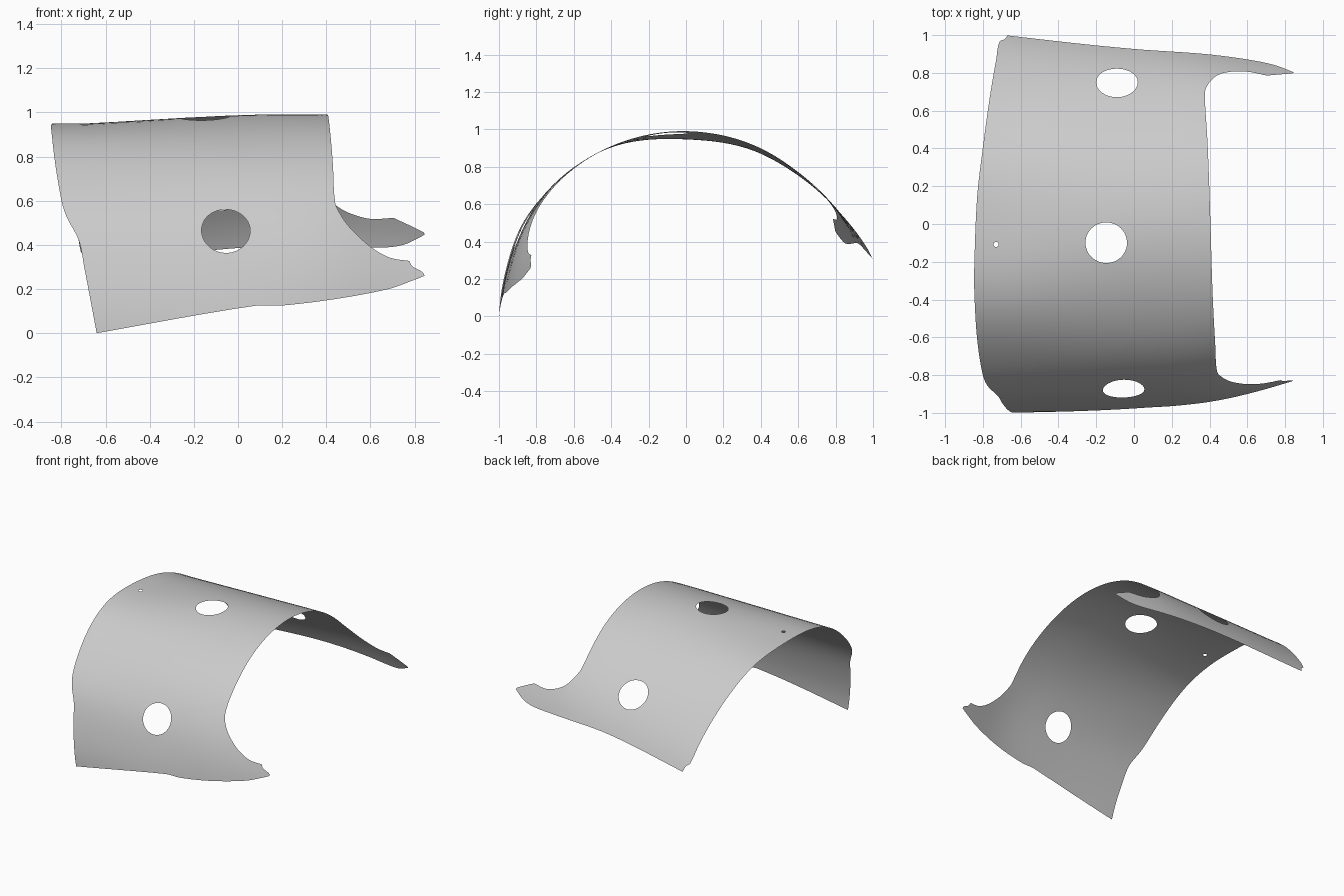
import bpy
import bmesh
from math import radians, sin, cos, tau
from mathutils import Vector
from mathutils.geometry import delaunay_2d_cdt, interpolate_bezier

default_cube = bpy.data.objects.get("Cube")
if default_cube:
    bpy.data.objects.remove(default_cube, do_unlink=True)

# The sheet is laid out flat as (x, angle around the arch), then bent.
# Each edge runs corner to corner, angles in degrees.
FRONT_HEM = [(-.64, 0), (.08, 7.3), (.2, 7.4), (.45, 9.5), (.68, 12.8), (.8, 16), (.845, 17.4)]
FRONT_TAB_TIP = [(.845, 17.4), (.835, 18.5), (.79, 20), (.775, 21.6)]
RIGHT_EDGE = [(.775, 21.6), (.7, 21.9), (.65, 23), (.6, 24.8), (.55, 27.3), (.5, 30.4),
              (.465, 33.5), (.44, 37.1), (.43, 50), (.415, 70), (.405, 90), (.39, 115),
              (.375, 133), (.38, 137), (.42, 142), (.46, 144.5), (.52, 146.3),
              (.6, 147.3), (.705, 146.4)]
BACK_TAB_TIP = [(.705, 146.4), (.84, 150.2), (.845, 151)]
BACK_HEM = [(.845, 151), (.75, 154.5), (.65, 155.8), (.47, 156.3), (0, 157.4), (-.67, 162.8)]
LEFT_EDGE = [(-.67, 162.8), (-.685, 160.5), (-.712, 159), (-.73, 150), (-.765, 133),
             (-.8, 115), (-.83, 99), (-.845, 78), (-.845, 68), (-.83, 52), (-.8, 37),
             (-.775, 31.5), (-.72, 24.6), (-.695, 17), (-.64, 0)]

# Arch radius at stations along x, one value per angle
ANGLES = [0, 15, 30, 45, 65, 90, 112, 128, 145, 163]
STATIONS = [-.7, 0, .42, .84]
RADII = [
    [1, .995, 1.005, .997, .99, .947, .957, .963, .99, 1.047],
    [.985, .982, .993, 1, .993, .987, .977, .974, .99, 1.01],
    [.945, .955, .973, .99, .993, .99, .985, .976, .98, .975],
    [.85, .868, .89, .95, .97, .98, .98, .95, .925, .91],
]

# Holes: x, angle, radius
HOLES = [(-.055, 27.9, .11), (-.147, 84.2, .11), (-.09, 139.7, .11), (-.73, 83.5, .014)]
SPACING = .05


def spline(knots, values, at):
    """Smooth curve through the values at the knots."""
    at = min(max(at, knots[0]), knots[-1])
    last = len(knots) - 1
    i = max(k for k in range(last) if knots[k] <= at)

    def slope(k):
        low, high = max(k - 1, 0), min(k + 1, last)
        return (values[high] - values[low]) / (knots[high] - knots[low])

    width = knots[i + 1] - knots[i]
    t = (at - knots[i]) / width
    blend = t * t * (3 - 2 * t)
    return (values[i] * (1 - blend) + values[i + 1] * blend
            + width * t * (1 - t) * ((1 - t) * slope(i) - t * slope(i + 1)))


def bend(point):
    """Place a flat point on the arch."""
    x, angle = point
    ring = [spline(STATIONS, column, x) for column in zip(*RADII)]
    radius = spline([radians(a) for a in ANGLES], ring, angle)
    return Vector((x, -radius * cos(angle), radius * sin(angle)))


def smooth_edge(points, steps=6):
    """Rounded line through the points, without its last point."""
    flat = [Vector((x, radians(a))) for x, a in points]
    last = len(flat) - 1
    tangents = [(flat[min(i + 1, last)] - flat[max(i - 1, 0)]).normalized()
                for i in range(last + 1)]
    line = []
    for i in range(last):
        a, b = flat[i], flat[i + 1]
        reach = (b - a).length / 3
        count = max(steps, int((b - a).length / SPACING)) + 1
        curve = interpolate_bezier(a, a + tangents[i] * reach,
                                   b - tangents[i + 1] * reach, b, count)
        line += [Vector(p[:2]) for p in curve[:-1]]
    return line


def round_hole(x, angle, radius, sides=48):
    turns = [tau * i / sides for i in range(sides)]
    return [Vector((x + radius * cos(t), radians(angle) + radius * sin(t))) for t in turns]


def inside(point, loops):
    """Even-odd test against the outline and the holes."""
    px, py = point
    hit = False
    for loop in loops:
        for a, b in zip(loop, loop[1:] + loop[:1]):
            if (a.y > py) != (b.y > py) and px < a.x + (py - a.y) / (b.y - a.y) * (b.x - a.x):
                hit = not hit
    return hit


# Outline and holes as closed loops
edges_in_order = (FRONT_HEM, FRONT_TAB_TIP, RIGHT_EDGE, BACK_TAB_TIP, BACK_HEM, LEFT_EDGE)
outline = [p for edge in edges_in_order for p in smooth_edge(edge)]
loops = [outline] + [round_hole(*hole) for hole in HOLES]

# Boundary constraints plus an even fill of inner points
points, constraints = [], []
for loop in loops:
    start, size = len(points), len(loop)
    points += loop
    constraints += [(start + i, start + (i + 1) % size) for i in range(size)]
columns, rows = int(1.7 / SPACING), int(radians(165) / SPACING)
for i in range(columns):
    for j in range(rows):
        p = Vector((-.85 + (i + .5) * SPACING, (j + .5) * SPACING))
        if inside(p, loops) and min((p - q).length for q in points[:constraints[-1][0] + 1]) > SPACING / 3:
            points.append(p)

flat_points, _, triangles, *_ = delaunay_2d_cdt(points, constraints, [], 0, 1e-6)

# Curved sheet
bm = bmesh.new()
verts = [bm.verts.new(bend(p)) for p in flat_points]
for tri in triangles:
    centre = sum((flat_points[i] for i in tri), Vector((0, 0))) / len(tri)
    if inside(centre, loops):
        bm.faces.new([verts[i] for i in tri])
bmesh.ops.delete(bm, geom=[v for v in bm.verts if not v.link_faces], context='VERTS')
mesh = bpy.data.meshes.new("curved_sheet")
bm.to_mesh(mesh)
bm.free()
sheet = bpy.data.objects.new("curved_sheet", mesh)
bpy.context.collection.objects.link(sheet)
mesh.shade_smooth()

# Plain grey finish
grey = bpy.data.materials.new("light_grey")
grey.use_nodes = True
grey.diffuse_color = (.6, .6, .6, 1)
grey.node_tree.nodes["Principled BSDF"].inputs["Base Color"].default_value = grey.diffuse_color
mesh.materials.append(grey)
